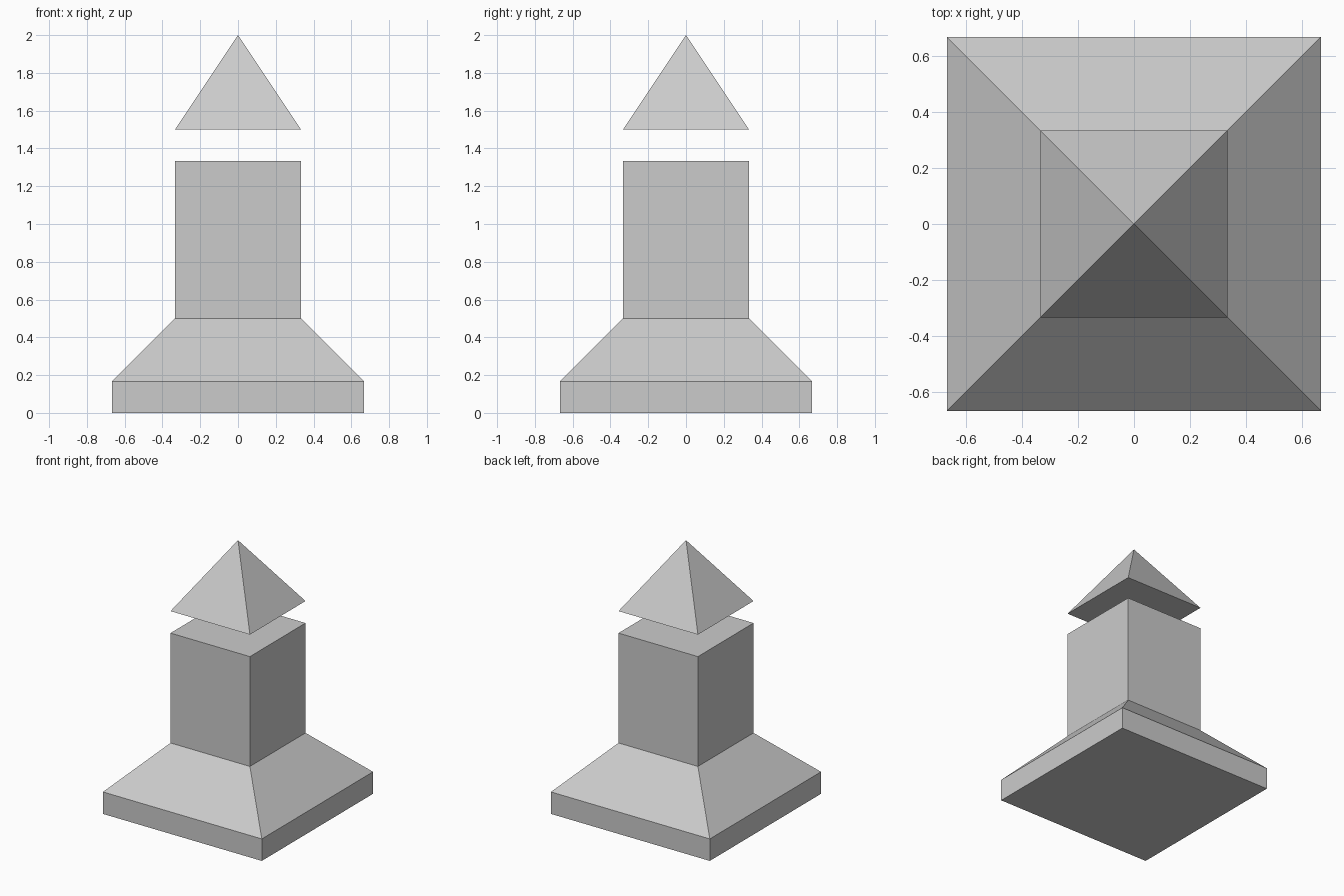
import bpy, bmesh

if "Cube" in bpy.data.objects:
    bpy.data.objects.remove(bpy.data.objects["Cube"])


def square_tower(name, rings, apex=None):
    """Closed square solid through (half_width, z) rings, optionally ending in a point."""
    bm = bmesh.new()
    loops = [[bm.verts.new((sx * h, sy * h, z))
              for sx, sy in ((-1, -1), (1, -1), (1, 1), (-1, 1))]
             for h, z in rings]
    bm.faces.new(loops[0][::-1])
    for low, high in zip(loops, loops[1:]):
        for i in range(4):
            j = (i + 1) % 4
            bm.faces.new((low[i], low[j], high[j], high[i]))
    top = loops[-1]
    if apex is None:
        bm.faces.new(top)
    else:
        tip = bm.verts.new((0, 0, apex))
        for i in range(4):
            bm.faces.new((top[i], top[(i + 1) % 4], tip))
    mesh = bpy.data.meshes.new(name)
    bm.to_mesh(mesh)
    bm.free()
    obj = bpy.data.objects.new(name, mesh)
    bpy.context.collection.objects.link(obj)
    return obj


WIDE, NARROW = 2 / 3, 1 / 3

# Plinth, sloped shoulder and square shaft
square_tower("pedestal", [(WIDE, 0), (WIDE, 1 / 6), (NARROW, 0.5), (NARROW, 4 / 3)])

# Floating pyramid above the shaft
square_tower("pyramid_cap", [(NARROW, 1.5)], apex=2.0)
